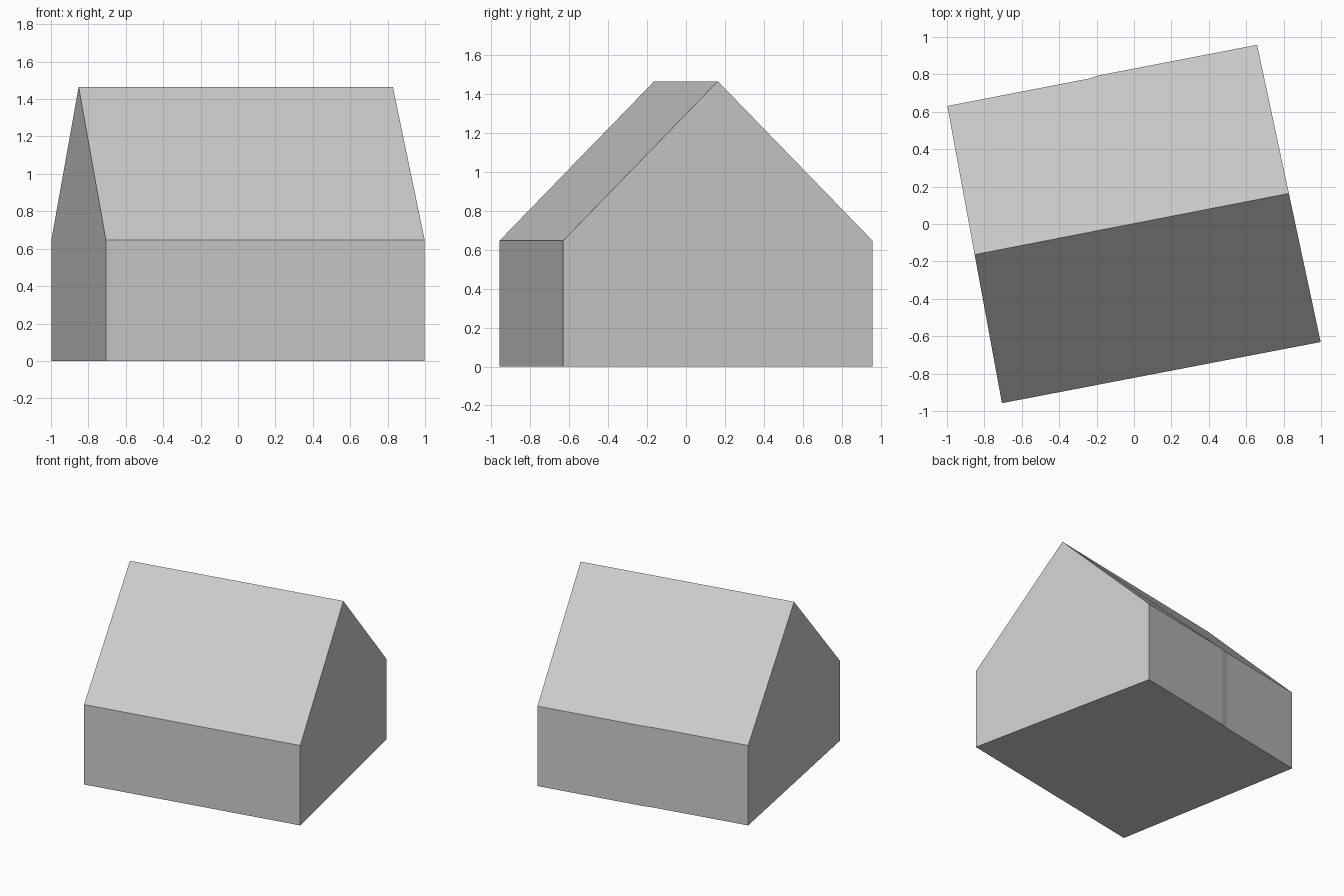
import bpy
import bmesh

EAVE, RIDGE = 0.646, 1.465

cube = bpy.data.objects.get("Cube")
if cube:
    bpy.data.objects.remove(cube, do_unlink=True)

# Plain grey plaster for the whole house
grey = bpy.data.materials.new("light_grey")
grey.use_nodes = True
colour = (0.6, 0.6, 0.6, 1)
grey.diffuse_color = colour
grey.node_tree.nodes["Principled BSDF"].inputs["Base Color"].default_value = colour

# Footprint, counter-clockwise: front wall, then back wall with its slight jog
front = [(-0.706, -0.958), (0.998, -0.631)]
back = [(0.658, 0.958), (-0.16, 0.8), (-0.19, 0.794),
        (-0.24, 0.778), (-0.27, 0.772), (-0.998, 0.631)]
plan = front + back
count = len(plan)

bm = bmesh.new()
base = [bm.verts.new((x, y, 0)) for x, y in plan]
eave = [bm.verts.new((x, y, EAVE)) for x, y in plan]


def ridge_end(a, b):
    """Gable peak above the middle of an end wall."""
    mid = (a.co + b.co) / 2
    return bm.verts.new((mid.x, mid.y, RIDGE))


peak_left = ridge_end(eave[1], eave[2])
peak_right = ridge_end(eave[-1], eave[0])
gables = {1: peak_left, count - 1: peak_right}

# Walls: the two end walls rise to a gable peak
for i in range(count):
    j = (i + 1) % count
    peak = [gables[i]] if i in gables else []
    bm.faces.new([base[i], base[j], eave[j]] + peak + [eave[i]])

# Floor and the two roof slopes
bm.faces.new(base[::-1])
bm.faces.new([eave[0], eave[1], peak_left, peak_right])
bm.faces.new(eave[2:] + [peak_right, peak_left])
bmesh.ops.recalc_face_normals(bm, faces=bm.faces)

mesh = bpy.data.meshes.new("gabled_house")
bm.to_mesh(mesh)
bm.free()
mesh.materials.append(grey)
house = bpy.data.objects.new("gabled_house", mesh)
bpy.context.collection.objects.link(house)
